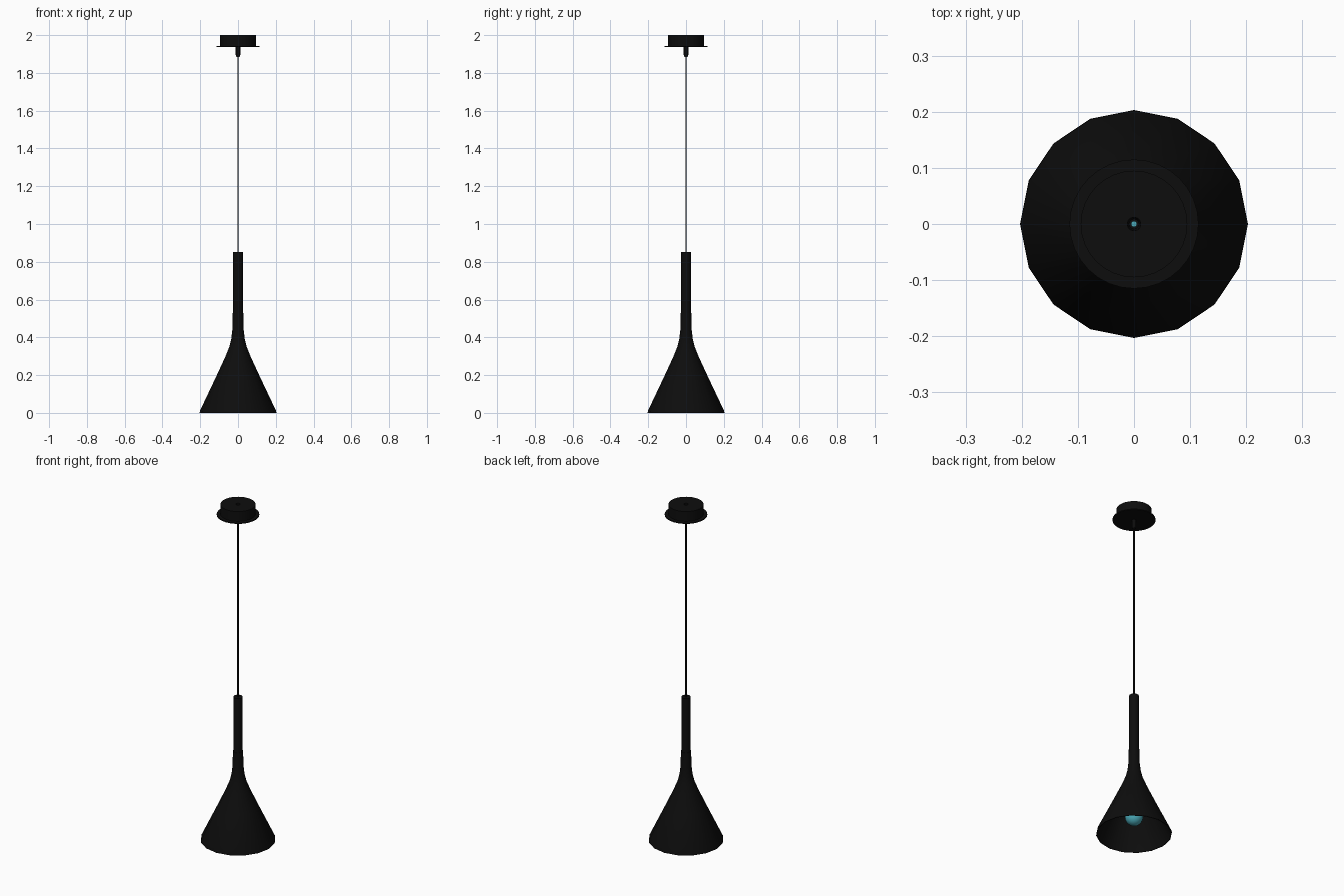
import bpy
import bmesh
from math import cos, sin, pi, radians

cube = bpy.data.objects.get("Cube")
if cube:
    bpy.data.objects.remove(cube, do_unlink=True)


def make_material(name, colour):
    mat = bpy.data.materials.new(name)
    mat.use_nodes = True
    mat.diffuse_color = colour
    mat.node_tree.nodes["Principled BSDF"].inputs["Base Color"].default_value = colour
    return mat


black = make_material("matte black", (0.004, 0.004, 0.004, 1))
teal = make_material("teal glass", (0.07, 0.40, 0.48, 1))


def lathe(name, profile, sides, mat, closed=False, turn=0.0, crease=35):
    """Revolve (radius, height) points around the z axis; radius 0 makes a pole."""
    bm = bmesh.new()
    rings = []
    for r, z in profile:
        if r == 0:
            rings.append([bm.verts.new((0, 0, z))] * sides)
        else:
            angles = [turn + 2 * pi * i / sides for i in range(sides)]
            rings.append([bm.verts.new((r * cos(a), r * sin(a), z)) for a in angles])
    pairs = list(zip(rings, rings[1:]))
    if closed:
        pairs.append((rings[-1], rings[0]))
    for low, high in pairs:
        for i in range(sides):
            j = (i + 1) % sides
            corners = list(dict.fromkeys((low[i], low[j], high[j], high[i])))
            bm.faces.new(corners)
    bmesh.ops.recalc_face_normals(bm, faces=bm.faces)
    mesh = bpy.data.meshes.new(name)
    bm.to_mesh(mesh)
    bm.free()
    mesh.materials.append(mat)
    obj = bpy.data.objects.new(name, mesh)
    bpy.context.collection.objects.link(obj)
    bpy.ops.object.select_all(action="DESELECT")
    obj.select_set(True)
    bpy.context.view_layer.objects.active = obj
    bpy.ops.object.shade_smooth_by_angle(angle=radians(crease))
    return obj


# Flared shade with a thin wall, open at the bottom
outer = [(0.203, 0), (0.202, 0.01), (0.112, 0.2), (0.066, 0.3), (0.046, 0.35),
         (0.036, 0.39), (0.030, 0.44), (0.028, 0.53)]
inner = [(r - 0.004, z) for r, z in reversed(outer)]
lathe("shade", outer + inner, 16, black, closed=True)

# Tall neck sleeve, capped around the cord
lathe("neck", [(0.026, 0.45), (0.026, 0.853), (0.006, 0.853)], 16, black)

# Hollow cord
lathe("cord", [(0.0052, 0.8), (0.0052, 1.99)], 4, black, turn=pi / 4)

# Ceiling canopy with cover plate and cord grip
lathe("canopy", [(0.095, 1.94), (0.095, 2.0), (0.012, 2.0), (0.012, 1.94)],
      32, black, closed=True)
lathe("cover_plate", [(0.115, 1.936), (0.115, 1.942), (0.012, 1.942), (0.012, 1.936)],
      32, black, closed=True)
lathe("cord_grip", [(0.012, 1.942), (0.012, 1.895), (0.009, 1.885), (0.005, 1.885)],
      12, black)

# Bulb with a tapered stem, and the socket sleeve holding it
ball = [(0.049 * sin(a), 0.105 - 0.049 * cos(a))
        for a in [pi * i / 10 for i in range(8)]]
lathe("bulb", [(0, ball[0][1])] + ball[1:] + [(0.022, 0.19), (0.018, 0.26), (0, 0.26)],
      16, teal)
lathe("socket", [(0.024, 0.19), (0.024, 0.45)], 16, black)
